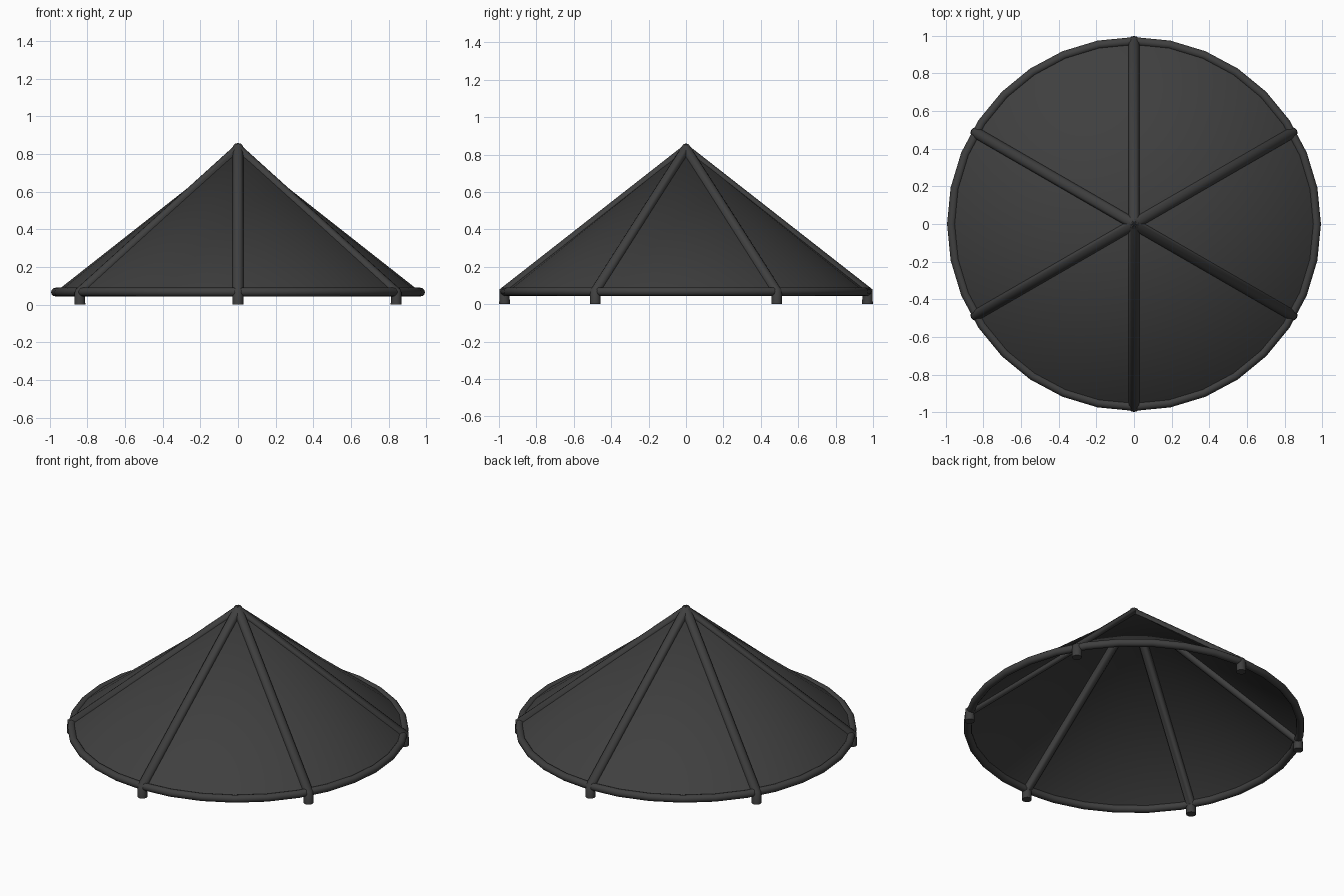
import bpy
import math

if "Cube" in bpy.data.objects:
    bpy.data.objects.remove(bpy.data.objects["Cube"])

RING_R, RING_Z, APEX_Z = 0.97, 0.067, 0.83

dark = bpy.data.materials.new("dark_grey")
dark.diffuse_color = (0.05, 0.05, 0.05, 1)
dark.use_nodes = True
dark.node_tree.nodes["Principled BSDF"].inputs["Base Color"].default_value = dark.diffuse_color


def finish(obj, name):
    obj.name = name
    obj.data.materials.append(dark)
    bpy.ops.object.select_all(action='DESELECT')
    obj.select_set(True)
    bpy.context.view_layer.objects.active = obj


def tube(name, points, radius, cyclic=False):
    """Round tube swept along a polyline, converted to a mesh."""
    curve = bpy.data.curves.new(name, 'CURVE')
    curve.dimensions = '3D'
    curve.bevel_depth = radius
    curve.bevel_resolution = 4
    curve.use_fill_caps = True
    spline = curve.splines.new('POLY')
    spline.points.add(len(points) - 1)
    for p, co in zip(spline.points, points):
        p.co = (*co, 1)
    spline.use_cyclic_u = cyclic
    obj = bpy.data.objects.new(name, curve)
    bpy.context.collection.objects.link(obj)
    finish(obj, name)
    bpy.ops.object.convert(target='MESH')
    bpy.ops.object.shade_smooth_by_angle(angle=math.radians(50))
    return bpy.context.object


# Conical canopy, open underneath
bpy.ops.mesh.primitive_cone_add(vertices=32, radius1=RING_R, radius2=0,
                                depth=APEX_Z - RING_Z, end_fill_type='NOTHING',
                                location=(0, 0, (APEX_Z + RING_Z) / 2))
finish(bpy.context.object, "canopy")
bpy.ops.object.shade_smooth_by_angle(angle=math.radians(30))

# Rim hoop
rim = [(RING_R * math.cos(a), RING_R * math.sin(a), RING_Z)
       for a in (math.tau * i / 32 for i in range(32))]
tube("rim_hoop", rim, 0.023, cyclic=True)

# Three bent poles, each running foot to foot over the apex
for i in range(3):
    a = math.radians(30 + 60 * i)
    x, y = RING_R * math.cos(a), RING_R * math.sin(a)
    tube(f"pole_{i + 1}", [(-x, -y, 0), (-x, -y, RING_Z), (0, 0, APEX_Z),
                           (x, y, RING_Z), (x, y, 0)], 0.029)
